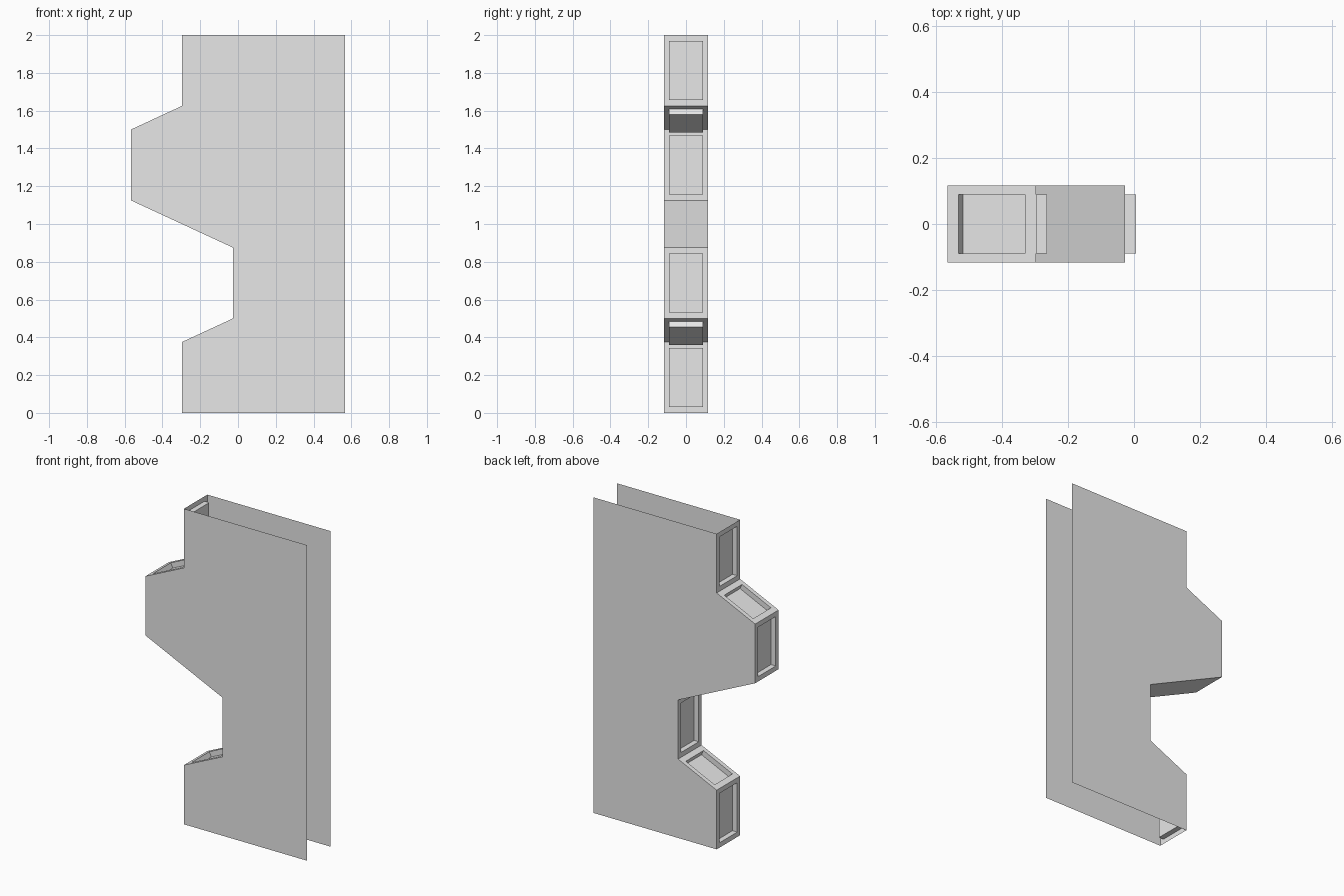
import bpy
import bmesh
from mathutils import Vector

cube = bpy.data.objects.get("Cube")
if cube:
    bpy.data.objects.remove(cube, do_unlink=True)

HALF_W = 0.117     # half thickness of the casing
OPEN_X = 0.567     # open edge
RIM_Y = 0.028      # frame width across
DEPTH = 0.033      # recess depth

grey = bpy.data.materials.new("light_grey")
grey.use_nodes = True
grey.diffuse_color = (0.8, 0.8, 0.8, 1)
grey.node_tree.nodes["Principled BSDF"].inputs["Base Color"].default_value = (0.8, 0.8, 0.8, 1)

# Stepped edge as (x, z), from the bottom up
profile = [(-0.297, 0), (-0.297, 0.375), (-0.027, 0.5), (-0.027, 0.875),
           (-0.567, 1.125), (-0.567, 1.5), (-0.297, 1.625), (-0.297, 2)]


def make_object(name, bm):
    mesh = bpy.data.meshes.new(name)
    bmesh.ops.remove_doubles(bm, verts=bm.verts, dist=0.0001)
    bm.to_mesh(mesh)
    bm.free()
    mesh.materials.append(grey)
    obj = bpy.data.objects.new(name, mesh)
    bpy.context.collection.objects.link(obj)


def add_face(bm, points):
    bm.faces.new([bm.verts.new(p) for p in points])


def rectangle(a, b, half):
    """Strip between two edge points, facing out of the casing."""
    across = Vector((0, half, 0))
    return [a + across, a - across, b - across, b + across]


def add_ring(bm, outer, inner):
    for i in range(4):
        j = (i + 1) % 4
        add_face(bm, [outer[i], outer[j], inner[j], inner[i]])


# Flat side sheets; top, bottom and far edge stay open
for name, y in (("front_sheet", -HALF_W), ("back_sheet", HALF_W)):
    outline = [(x, y, z) for x, z in profile] + [(OPEN_X, y, 2), (OPEN_X, y, 0)]
    if y < 0:
        outline.reverse()
    bm = bmesh.new()
    add_face(bm, outline)
    make_object(name, bm)

# Stepped edge strip with a recessed panel on every face but the overhang
bm = bmesh.new()
for (x0, z0), (x1, z1) in zip(profile, profile[1:]):
    a, b = Vector((x0, 0, z0)), Vector((x1, 0, z1))
    outer = rectangle(a, b, HALF_W)
    if x1 < x0:
        add_face(bm, outer)
        continue
    along = (b - a).normalized()
    inward = along.cross(Vector((0, -1, 0)))
    if inward.x < 0:
        inward.negate()
    margin = along * (0.037 if x1 > x0 else 0.031)
    inner = rectangle(a + margin, b - margin, HALF_W - RIM_Y)
    floor = [p + inward * DEPTH for p in inner]
    add_ring(bm, outer, inner)
    add_ring(bm, inner, floor)
    add_face(bm, floor)
make_object("stepped_edge", bm)
